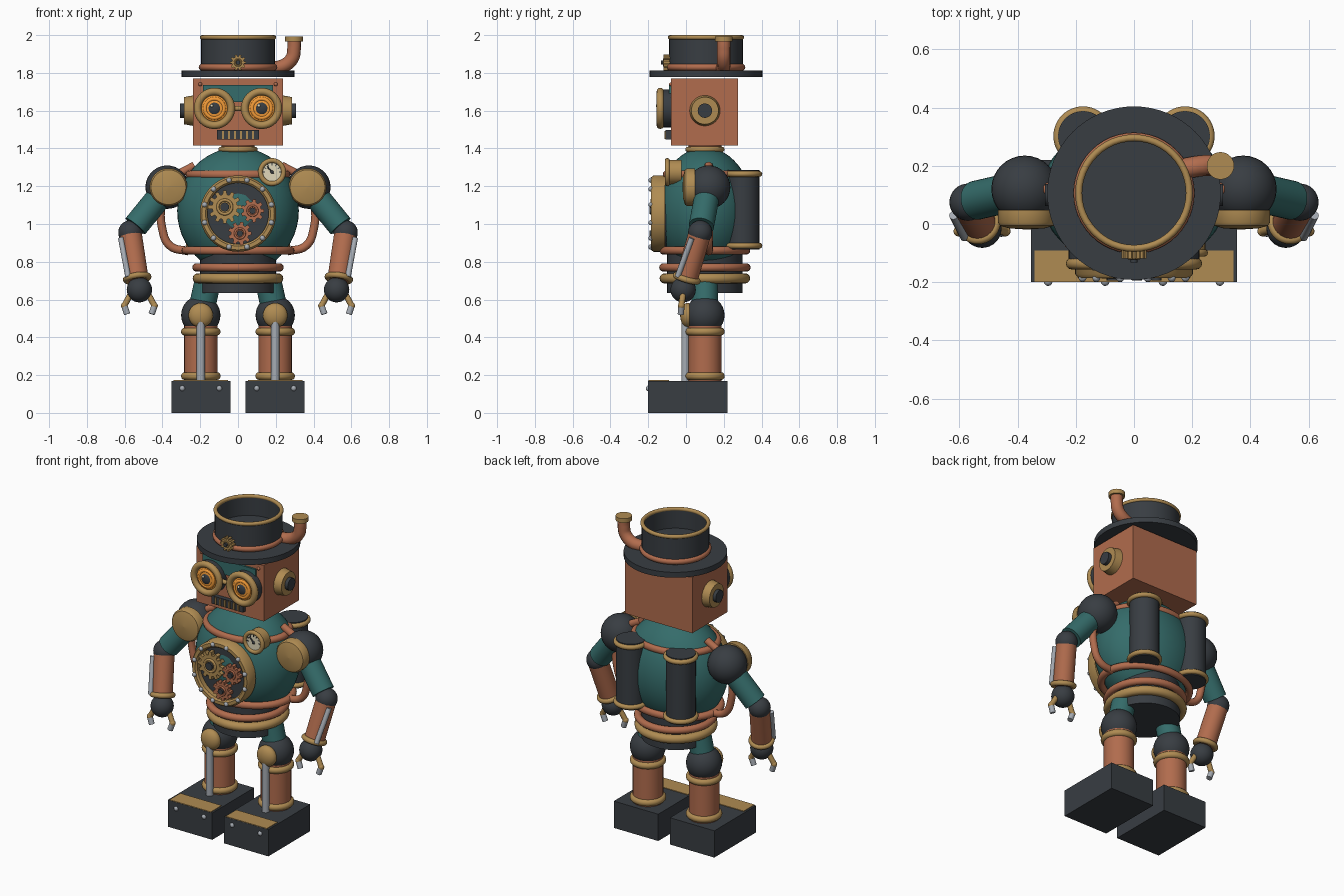
import bpy, bmesh
from math import sin, cos, pi, radians
from mathutils import Vector, Matrix

if "Cube" in bpy.data.objects:
    bpy.data.objects.remove(bpy.data.objects["Cube"])

def mat(name, c):
    m = bpy.data.materials.new(name)
    m.diffuse_color = (*c, 1)
    m.use_nodes = True
    m.node_tree.nodes["Principled BSDF"].inputs["Base Color"].default_value = m.diffuse_color
    return m

COPPER = mat("copper", (0.44, 0.15, 0.075))
BRASS = mat("brass", (0.43, 0.26, 0.085))
DARK = mat("dark_iron", (0.04, 0.047, 0.055))
TEAL = mat("teal_enamel", (0.035, 0.15, 0.145))
STEEL = mat("steel", (0.38, 0.41, 0.45))
GLOW = mat("amber_glass", (0.9, 0.33, 0.04))
CREAM = mat("cream", (0.75, 0.69, 0.5))
Z, FRONT = Vector((0, 0, 1)), Vector((0, -1, 0))

def place(loc, axis=Z):
    return Matrix.Translation(loc) @ Vector(axis).to_track_quat('Z', 'Y').to_matrix().to_4x4()

def finish(name, bm, m):
    bmesh.ops.recalc_face_normals(bm, faces=bm.faces[:])
    me = bpy.data.meshes.new(name)
    bm.to_mesh(me)
    bm.free()
    me.shade_smooth()
    me.set_sharp_from_angle(angle=radians(38))
    me.materials.append(m)
    ob = bpy.data.objects.new(name, me)
    bpy.context.collection.objects.link(ob)
    return ob

def box(name, c, size, m, rot=None):
    bm = bmesh.new()
    M = Matrix.Translation(c) @ (rot or Matrix()) @ Matrix.Diagonal((*size, 1))
    bmesh.ops.create_cube(bm, size=1, matrix=M)
    return finish(name, bm, m)

def rod(name, a, b, r, m, r2=None, n=32):
    a, b = Vector(a), Vector(b)
    bm = bmesh.new()
    bmesh.ops.create_cone(bm, cap_ends=True, segments=n, radius1=r, radius2=r if r2 is None else r2,
                          depth=(b - a).length, matrix=place((a + b) / 2, b - a))
    return finish(name, bm, m)

def ball(name, c, r, m, scale=(1, 1, 1), n=32):
    bm = bmesh.new()
    bmesh.ops.create_uvsphere(bm, u_segments=n, v_segments=n // 2, radius=r,
                              matrix=Matrix.Translation(c) @ Matrix.Diagonal((*scale, 1)))
    return finish(name, bm, m)

def lathe(name, profile, loc, m, axis=Z, n=48, closed=True):
    bm = bmesh.new()
    M = place(loc, axis)
    rings = [[bm.verts.new(M @ Vector((r * cos(2 * pi * i / n), r * sin(2 * pi * i / n), z)))
              for i in range(n)] for r, z in profile]
    for k in range(len(rings) if closed else len(rings) - 1):
        a, b = rings[k], rings[(k + 1) % len(rings)]
        for i in range(n):
            bm.faces.new((a[i], a[(i + 1) % n], b[(i + 1) % n], b[i]))
    return finish(name, bm, m)

def ring(name, c, R, r, m, axis=Z):
    return lathe(name, [(R + r * cos(k * pi / 6), r * sin(k * pi / 6)) for k in range(12)], c, m, axis)

def gear(name, c, r, teeth, depth, m):
    bm = bmesh.new()
    M = place(c, FRONT)
    vs = []
    for i in range(teeth):
        for f, q in ((-0.32, 0.76), (-0.2, 1), (0.2, 1), (0.32, 0.76)):
            a = 2 * pi * (i + f) / teeth
            vs.append(bm.verts.new(M @ Vector((r * q * cos(a), r * q * sin(a), 0))))
    g = bmesh.ops.extrude_face_region(bm, geom=[bm.faces.new(vs)])
    bmesh.ops.translate(bm, verts=[v for v in g['geom'] if isinstance(v, bmesh.types.BMVert)],
                        vec=FRONT * depth)
    finish(name, bm, m)
    c = Vector(c)
    ring(name + "_collar", c + FRONT * depth, r * 0.42, r * 0.09, m, FRONT)
    rod(name + "_hub", c, c + FRONT * (depth + 0.014), r * 0.27, DARK, n=16)

def pipe(name, pts, r, m):
    cu = bpy.data.curves.new(name, 'CURVE')
    cu.dimensions = '3D'
    cu.bevel_depth, cu.bevel_resolution, cu.use_fill_caps = r, 4, True
    s = cu.splines.new('BEZIER')
    s.bezier_points.add(len(pts) - 1)
    for p, co in zip(s.bezier_points, pts):
        p.co = co
        p.handle_left_type = p.handle_right_type = 'AUTO'
    cu.materials.append(m)
    ob = bpy.data.objects.new(name, cu)
    bpy.context.collection.objects.link(ob)

Y = 0.1  # body axis depth

# pelvis, waist and torso
rod("pelvis", (0, Y, 0.635), (0, Y, 0.74), 0.2, DARK, n=48)
ring("belt", (0, Y, 0.712), 0.213, 0.027, BRASS)
rod("waist", (0, Y, 0.72), (0, Y, 0.86), 0.2, DARK, n=48)
ring("waist_coil", (0, Y, 0.77), 0.22, 0.022, COPPER)
ball("torso", (0, Y, 1.07), 1, TEAL, (0.322, 0.255, 0.335), 48)
for nm, z, R in (("lower_hoop", 0.86, 0.26), ("collar_hoop", 1.262, 0.24)):
    hoop = ring(nm, (0, 0, 0), R, 0.022, COPPER)
    hoop.location = (0, Y, z)
    hoop.scale = (1.06, 0.85, 1)

# chest porthole with gear train
P = Vector((0, -0.13, 1.055))
rod("porthole_drum", P - FRONT * 0.06, P + FRONT * 0.015, 0.185, DARK, n=48)
lathe("porthole_frame", [(0.162, -0.02), (0.162, 0.045), (0.172, 0.055), (0.192, 0.055),
                         (0.202, 0.042), (0.202, -0.02)], P, BRASS, FRONT)
for i in range(12):
    a = 2 * pi * i / 12 + pi / 12
    ball("porthole_rivet", P + Vector((0.183 * cos(a), -0.055, 0.183 * sin(a))), 0.014, STEEL, n=12)
gear("large_gear", (-0.07, -0.15, 1.09), 0.088, 12, 0.03, BRASS)
gear("right_gear", (0.077, -0.15, 1.07), 0.062, 9, 0.03, COPPER)
gear("bottom_gear", (0.01, -0.15, 0.95), 0.062, 9, 0.03, COPPER)

# pressure gauge
G = Vector((0.18, -0.085, 1.275))
rod("gauge_case", G - FRONT * 0.06, G + FRONT * 0.01, 0.065, BRASS)
ring("gauge_rim", G + FRONT * 0.014, 0.061, 0.013, BRASS, FRONT)
rod("gauge_face", G, G + FRONT * 0.016, 0.056, CREAM)
for i in range(7):
    a = pi * i / 6
    box("gauge_tick", G + Vector((0.043 * cos(a), -0.017, 0.043 * sin(a))), (0.014, 0.004, 0.005),
        DARK, Matrix.Rotation(-a, 4, 'Y'))
rod("gauge_needle", G + Vector((0.008, -0.019, -0.01)), G + Vector((-0.026, -0.019, 0.03)), 0.004, DARK, n=8)
ball("gauge_pin", G + FRONT * 0.018, 0.009, DARK, n=12)

# neck and head
rod("neck", (0, Y, 1.34), (0, Y, 1.43), 0.088, COPPER)
ring("neck_ring", (0, Y, 1.395), 0.09, 0.014, BRASS)
box("head", (0, Y - 0.002, 1.592), (0.474, 0.355, 0.355), COPPER)
box("brow_plate", (0, -0.083, 1.69), (0.37, 0.016, 0.09), TEAL)
box("mouth_grille", (0, -0.09, 1.472), (0.22, 0.035, 0.05), DARK)
for i in range(6):
    box("mouth_bar", (-0.08 + 0.032 * i, -0.108, 1.472), (0.011, 0.014, 0.042), BRASS)
rod("goggle_bridge", (-0.04, -0.115, 1.612), (0.04, -0.115, 1.612), 0.014, BRASS, n=16)

for s in (-1, 1):
    side = "left_" if s < 0 else "right_"
    # goggle eye
    E = Vector((s * 0.125, -0.08, 1.612))
    rod(side + "goggle_barrel", E, E + FRONT * 0.05, 0.1, DARK)
    ring(side + "goggle_rim", E + FRONT * 0.056, 0.089, 0.02, BRASS, FRONT)
    ball(side + "eye_lens", E + FRONT * 0.045, 0.076, GLOW, (1, 0.3, 1))
    ring(side + "eye_ring", E + FRONT * 0.056, 0.05, 0.011, GLOW, FRONT)
    ball(side + "pupil", E + FRONT * 0.06, 0.034, DARK, (1, 0.4, 1))
    ball(side + "eye_glint", E + Vector((-0.014, -0.072, 0.014)), 0.008, CREAM, n=12)
    ball(side + "brow_rivet", (s * 0.2, -0.08, 1.74), 0.01, COPPER, n=12)
    # ear
    rod(side + "ear", (s * 0.23, Y, 1.6), (s * 0.285, Y, 1.6), 0.082, BRASS, 0.072)
    rod(side + "ear_bolt", (s * 0.28, Y, 1.6), (s * 0.306, Y, 1.6), 0.038, DARK)
    # back tank
    T = Vector((s * 0.175, 0.302, 0))
    rod(side + "tank", T + Z * 0.865, T + Z * 1.285, 0.086, DARK)
    for z in (0.885, 1.265):
        ring(side + "tank_band", T + Z * z, 0.087, 0.015, BRASS)
    # side pipe
    pipe(side + "side_pipe", [(s * x, 0.12, z) for x, z in
         ((0.23, 1.31), (0.34, 1.24), (0.40, 1.12), (0.40, 0.97), (0.36, 0.885), (0.26, 0.855))], 0.022, COPPER)
    # shoulder and arm
    S, L, W = Vector((s * 0.375, 0.12, 1.195)), Vector((s * 0.57, 0.075, 0.955)), Vector((s * 0.532, 0.0, 0.7))
    ball(side + "shoulder", S, 0.115, DARK)
    lathe(side + "shoulder_cap", [(0, -0.03), (0.1, -0.03), (0.1, 0.012), (0.092, 0.024), (0.06, 0.033),
                                  (0, 0.037)], (s * 0.368, 0.018, 1.195), BRASS, FRONT)
    rod(side + "upper_arm", S, L + (S - L) * 0.14, 0.067, TEAL)
    ball(side + "elbow", L, 0.064, DARK)
    rod(side + "forearm", L, W, 0.06, COPPER)
    ring(side + "wrist_ring", W + (L - W) * 0.05, 0.06, 0.016, BRASS, L - W)
    off = Vector((s * 0.05, -0.045, 0))
    rod(side + "arm_piston", L + off - Z * 0.03, W + off + Z * 0.02, 0.015, STEEL, n=16)
    H = Vector((s * 0.522, -0.015, 0.652))
    ball(side + "hand", H, 0.067, DARK)
    for f in (-1, 1):
        k, t = H + Vector((f * 0.08, -0.01, -0.085)), H + Vector((f * 0.066, -0.012, -0.125))
        rod(side + "finger", H + Vector((f * 0.045, 0, -0.02)), k, 0.016, BRASS, n=16)
        ball(side + "knuckle", k, 0.018, BRASS, n=16)
        rod(side + "fingertip", k, k + (t - k) * 1.1, 0.017, STEEL, n=16)
    # leg
    x = s * 0.197
    rod(side + "thigh", (s * 0.155, Y, 0.72), (x, Y, 0.53), 0.07, TEAL)
    ball(side + "knee", (x, Y, 0.517), 0.104, DARK)
    ball(side + "knee_cap", (x, 0.008, 0.517), 0.065, BRASS, (1, 0.6, 1))
    rod(side + "shin", (x, Y, 0.16), (x, Y, 0.46), 0.088, COPPER)
    for z in (0.195, 0.43):
        ring(side + "shin_band", (x, Y, z), 0.084, 0.021, BRASS)
    rod(side + "leg_piston", (x, -0.003, 0.165), (x, -0.003, 0.5), 0.022, STEEL, n=20)
    # foot
    box(side + "foot", (x, 0.01, 0.085), (0.312, 0.42, 0.17), DARK)
    box(side + "toe_plate", (x, -0.145, 0.17), (0.29, 0.108, 0.008), BRASS)
    for f in (-1, 1):
        ball(side + "foot_rivet", (x + f * 0.098, -0.198, 0.13), 0.015, STEEL, n=12)

# top hat
rod("hat_brim", (0, Y + 0.006, 1.778), (0, Y + 0.006, 1.812), 0.298, DARK, n=64)
lathe("hat_crown", [(0, 1.8), (0.195, 1.8), (0.195, 1.99), (0.18, 1.99), (0.18, 1.87), (0, 1.87)],
      (0, Y + 0.006, 0), DARK, closed=False)
ring("hat_rim", (0, Y + 0.006, 1.988), 0.19, 0.012, BRASS)
ring("hat_band", (0, Y + 0.006, 1.83), 0.19, 0.018, COPPER)
gear("hat_gear", (0, -0.08, 1.855), 0.043, 10, 0.038, BRASS)
pipe("hat_chimney", [(0.17, 0.19, 1.825), (0.235, 0.2, 1.835), (0.285, 0.2, 1.875), (0.297, 0.2, 1.93),
                     (0.297, 0.2, 1.975)], 0.036, COPPER)
rod("chimney_cap", (0.297, 0.2, 1.965), (0.297, 0.2, 1.992), 0.047, BRASS)
